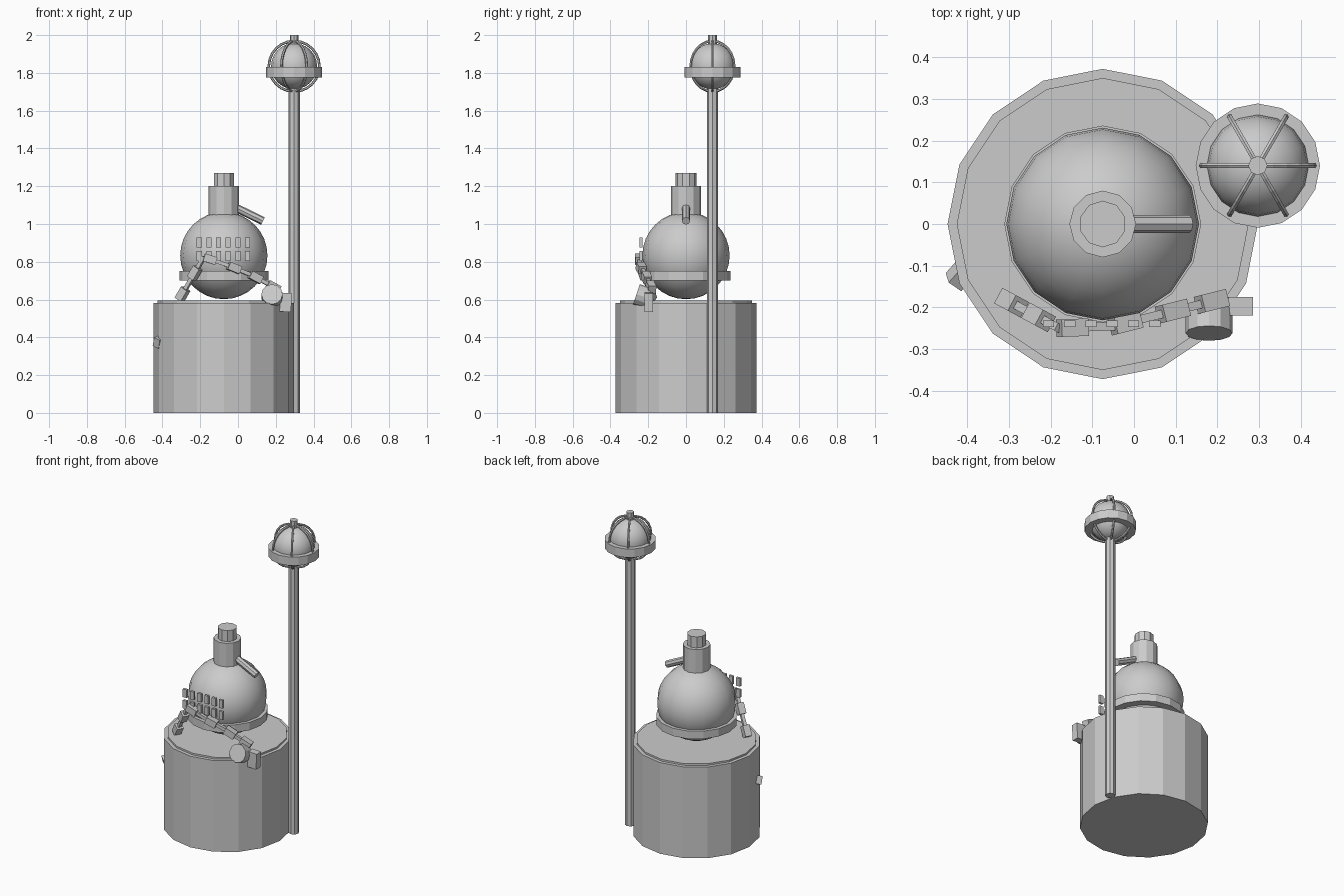
import bpy
import math
from mathutils import Vector

cube = bpy.data.objects.get("Cube")
if cube:
    bpy.data.objects.remove(cube, do_unlink=True)

grey = bpy.data.materials.new("plain grey")
grey.use_nodes = True
grey.diffuse_color = (0.6, 0.6, 0.6, 1)
grey.node_tree.nodes["Principled BSDF"].inputs["Base Color"].default_value = (0.6, 0.6, 0.6, 1)


def finish(name):
    ob = bpy.context.object
    ob.name = name
    ob.data.materials.append(grey)
    return ob


def cylinder(name, x, y, z0, z1, r, sides=16):
    bpy.ops.mesh.primitive_cylinder_add(vertices=sides, radius=r, depth=z1 - z0,
                                        location=(x, y, (z0 + z1) / 2))
    return finish(name)


def rod(name, a, b, r, sides=8):
    a, b = Vector(a), Vector(b)
    bpy.ops.mesh.primitive_cylinder_add(vertices=sides, radius=r, depth=(b - a).length,
                                        location=(a + b) / 2,
                                        rotation=(b - a).to_track_quat('Z', 'Y').to_euler())
    return finish(name)


def ball(name, loc, r, rings):
    bpy.ops.mesh.primitive_uv_sphere_add(segments=16, ring_count=rings, radius=r, location=loc)
    bpy.ops.object.shade_smooth()
    return finish(name)


def box(name, loc, size, rot=(0, 0, 0)):
    bpy.ops.mesh.primitive_cube_add(size=1, location=loc, rotation=rot)
    ob = finish(name)
    ob.scale = size
    return ob


# Drum base with a slightly raised lid
BX = -0.075
cylinder("drum", BX, 0, 0, 0.583, 0.372)
cylinder("drum_lid", BX, 0, 0.57, 0.594, 0.35)
box("drum_latch", (-0.42, -0.125, 0.375), (0.04, 0.04, 0.05), (0.3, 0.4, -0.6))

# Round vessel with band, neck, cap and spout
ball("vessel", (BX, 0, 0.833), 0.231, 16)
cylinder("vessel_band", BX, 0, 0.70, 0.75, 0.236)
cylinder("neck", BX, 0, 1.03, 1.20, 0.08, 12)
cylinder("neck_cap", BX, 0, 1.19, 1.27, 0.056, 10)
rod("spout", (-0.02, 0, 1.09), (0.132, 0, 1.016), 0.022)

# Two rows of small blocks on the vessel front
for row, z in enumerate((0.83, 0.902)):
    for col in range(6):
        box(f"front_block_{row}_{col}", (-0.205 + col * 0.051, -0.239, z), (0.027, 0.015, 0.052))

# Lamp post
PX, PY, GZ = 0.297, 0.14, 1.835
cylinder("post", PX, PY, 0, 1.73, 0.03, 8)
ball("lamp_globe", (PX, PY, GZ), 0.122, 12)
cylinder("lamp_ring", PX, PY, 1.775, 1.83, 0.149)
cylinder("lamp_finial", PX, PY, 1.94, 2.0, 0.023, 8)
for i in range(3):
    bpy.ops.mesh.primitive_torus_add(major_segments=24, minor_segments=6, major_radius=0.134,
                                     minor_radius=0.007, location=(PX, PY, GZ),
                                     rotation=(math.pi / 2, 0, i * math.pi / 3))
    finish(f"lamp_rib_{i}")

# Chain draped over the vessel: alternating wide and narrow links
path = [Vector(p) for p in ((-0.31, -0.18, 0.60), (-0.18, -0.25, 0.825), (-0.05, -0.245, 0.78),
                            (0.07, -0.215, 0.73), (0.21, -0.18, 0.655))]
count = 0
for a, b, n in zip(path, path[1:], (4, 2, 2, 3)):
    turn = (b - a).to_track_quat('X', 'Z').to_euler()
    for k in range(n):
        wide = count % 2 == 0
        size = (0.068, 0.042, 0.042) if wide else (0.07, 0.02, 0.02)
        box(f"chain_link_{count}", a.lerp(b, (k + 0.5) / n), size, turn)
        count += 1

# Round lock and end block
rod("lock", (0.18, -0.2, 0.607), (0.18, -0.262, 0.628), 0.056, 12)
box("chain_end_block", (0.253, -0.197, 0.585), (0.06, 0.044, 0.1), (0, 0.06, 0))
